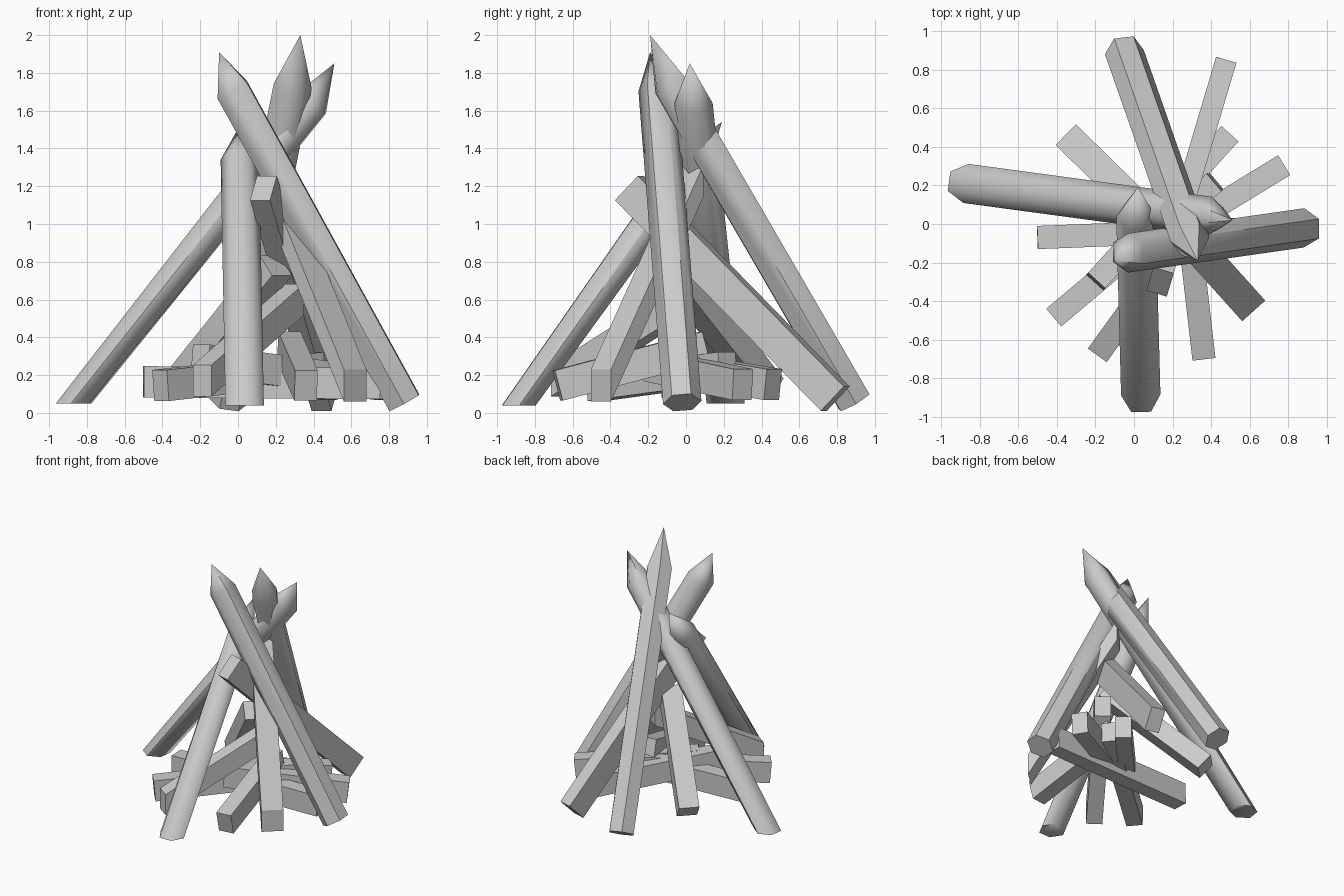
import bpy, bmesh, math
from mathutils import Vector

cube = bpy.data.objects.get("Cube")
if cube:
    bpy.data.objects.remove(cube, do_unlink=True)

wood = bpy.data.materials.new("grey_wood")
wood.use_nodes = True
GREY = (0.6, 0.6, 0.6, 1)
wood.diffuse_color = GREY
wood.node_tree.nodes["Principled BSDF"].inputs["Base Color"].default_value = GREY
UP = Vector((0, 0, 1))


def frame(a, b):
    """Sideways and upper directions of a pole from a to b."""
    axis = (b - a).normalized()
    side = axis.cross(UP).normalized()
    return side, side.cross(axis)


def finish(name, bm, smooth=None):
    bmesh.ops.recalc_face_normals(bm, faces=bm.faces)
    mesh = bpy.data.meshes.new(name)
    bm.to_mesh(mesh)
    bm.free()
    mesh.materials.append(wood)
    obj = bpy.data.objects.new(name, mesh)
    bpy.context.collection.objects.link(obj)
    if smooth:
        bpy.ops.object.select_all(action='DESELECT')
        obj.select_set(True)
        bpy.context.view_layer.objects.active = obj
        bpy.ops.object.shade_smooth_by_angle(angle=math.radians(smooth))


def bridge(bm, low, high):
    n = len(low)
    for i in range(n):
        j = (i + 1) % n
        bm.faces.new((low[i], low[j], high[j], high[i]))


def log(name, base, shoulder, tip, flat_foot=False, roll=0):
    """Six-sided pole with a sharpened top; a flat foot is sawn level."""
    base, shoulder = Vector(base), Vector(shoulder)
    side, upper = frame(base, shoulder)
    foot_upper = side.cross(UP) if flat_foot else upper
    bm = bmesh.new()
    rings = []
    for centre, v in ((base, foot_upper), (shoulder, upper)):
        angles = [math.radians(60 * k + roll) for k in range(6)]
        rings.append([bm.verts.new(centre + 0.102 * (math.cos(t) * side + math.sin(t) * v))
                      for t in angles])
    bridge(bm, *rings)
    bm.faces.new(rings[0])
    apex = bm.verts.new(tip)
    for k in range(6):
        bm.faces.new((rings[1][k], rings[1][(k + 1) % 6], apex))
    finish(name, bm, 58)


def plank(name, a, b, width=0.12, height=0.165, plumb=False):
    """Square-cut plank from a to b; plumb ends are sawn upright."""
    a, b = Vector(a), Vector(b)
    side, upper = frame(a, b)
    if plumb:
        upper = UP
    bm = bmesh.new()
    rings = [[bm.verts.new(c + side * sx * width / 2 + upper * sy * height / 2)
              for sx, sy in ((-1, -1), (1, -1), (1, 1), (-1, 1))] for c in (a, b)]
    bridge(bm, *rings)
    for ring in rings:
        bm.faces.new(ring)
    finish(name, bm)


# Four sharpened logs forming the tepee
log("right_log", (-0.87, 0.21, 0.05), (0.39, 0.04, 1.64), (0.51, 0.02, 1.85), flat_foot=True)
log("front_log", (0.035, -0.885, 0.04), (0.01, 0.04, 1.34), (0.02, 0.19, 1.54), flat_foot=True)
log("back_log", (-0.05, 0.89, 0.06), (0.29, -0.08, 1.73), (0.33, -0.19, 2.0), roll=15)
log("left_log", (0.88, -0.02, 0.055), (-0.03, -0.15, 1.71), (-0.10, -0.19, 1.91), roll=10)

# Planks leaning against the logs
plank("tall_back_plank", (0.46, 0.79, 0.075), (0.135, -0.30, 1.19), 0.11, 0.18)
plank("tall_front_plank", (0.62, -0.45, 0.145), (0.18, 0.04, 1.23), 0.16, 0.17, plumb=True)
plank("rising_front_plank", (-0.19, -0.68, 0.17), (0.30, 0.0, 0.6), plumb=True)
plank("rising_back_plank", (-0.32, 0.43, 0.13), (0.2, -0.08, 0.78), 0.15, 0.14)

# Planks lying low in the pile
low = (((0.36, -0.68, 0.145), (0.27, 0.1, 0.35)),
       ((-0.41, -0.48, 0.145), (0.42, 0.22, 0.24)),
       ((0.49, 0.46, 0.15), (-0.2, -0.3, 0.28)),
       ((0.77, 0.30, 0.15), (0.0, -0.17, 0.25)),
       ((-0.5, -0.07, 0.165), (0.75, -0.02, 0.155)))
for i, (a, b) in enumerate(low):
    plank(f"low_plank_{i + 1}", a, b)
